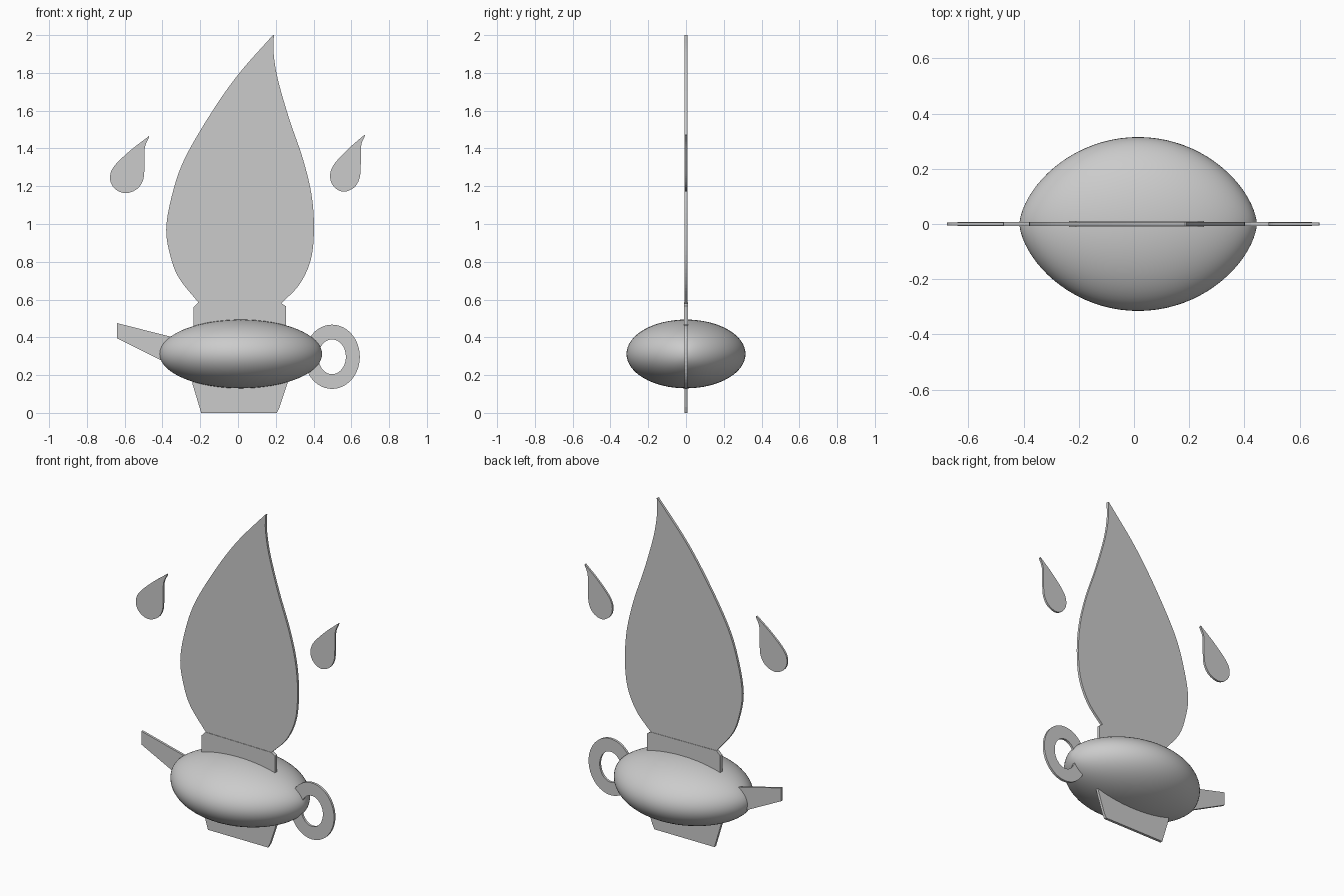
import bpy, bmesh, math
from mathutils import Vector

if "Cube" in bpy.data.objects:
    bpy.data.objects.remove(bpy.data.objects["Cube"], do_unlink=True)

GREY = (0.6, 0.6, 0.6, 1)
mat = bpy.data.materials.new("light grey")
mat.use_nodes = True
mat.diffuse_color = GREY
mat.node_tree.nodes["Principled BSDF"].inputs["Base Color"].default_value = GREY


def finish(bm, name, smooth=False):
    bmesh.ops.recalc_face_normals(bm, faces=bm.faces)
    for f in bm.faces:
        f.smooth = smooth
    me = bpy.data.meshes.new(name)
    bm.to_mesh(me)
    bm.free()
    me.materials.append(mat)
    ob = bpy.data.objects.new(name, me)
    bpy.context.collection.objects.link(ob)
    return ob


def curve_through(pts, steps=6):
    """Smooth open path through the points."""
    p = [Vector(q) for q in pts]
    p = [2 * p[0] - p[1]] + p + [2 * p[-1] - p[-2]]
    out = []
    for a, b, c, d in zip(p, p[1:], p[2:], p[3:]):
        for i in range(steps):
            t = i / steps
            out.append(0.5 * (2 * b + (c - a) * t + (2 * a - 5 * b + 4 * c - d) * t * t
                              + (3 * b - a - 3 * c + d) * t ** 3))
    return out + [p[-2]]


def plate(name, outline, thick):
    """Flat upright cut-out in the x-z plane."""
    bm = bmesh.new()
    face = bm.faces.new([bm.verts.new((x, thick / 2, z)) for x, z in outline])
    ext = bmesh.ops.extrude_face_region(bm, geom=[face])
    verts = [v for v in ext["geom"] if isinstance(v, bmesh.types.BMVert)]
    bmesh.ops.translate(bm, verts=verts, vec=(0, -thick, 0))
    return finish(bm, name)


# Body: lemon-like ellipsoid, pointed at both ends when seen from above
bm = bmesh.new()
bmesh.ops.create_uvsphere(bm, u_segments=64, v_segments=40, radius=1)
for v in bm.verts:
    u, a, b = v.co.z, v.co.x, v.co.y
    pinch = max(1 - u * u, 0) ** 0.12
    v.co = (0.015 + 0.43 * u, 0.315 * a * pinch, 0.312 + 0.182 * b)
finish(bm, "lamp_body", smooth=True)

# Flame: two curved sides meeting at the tip
left_side = curve_through([(0.185, 2), (0, 1.79), (-0.15, 1.575), (-0.285, 1.34), (-0.35, 1.15),
                           (-0.38, 0.97), (-0.355, 0.82), (-0.31, 0.71), (-0.21, 0.585)])
right_side = curve_through([(0.23, 0.58), (0.325, 0.68), (0.385, 0.81), (0.402, 0.97), (0.39, 1.15),
                            (0.345, 1.34), (0.27, 1.56), (0.21, 1.77), (0.188, 1.91), (0.19, 2)])
plate("flame", left_side + right_side, 0.015)

# Collar under the flame and foot under the body
plate("collar", [(-0.235, 0.4), (-0.235, 0.56), (-0.21, 0.585), (0.23, 0.58),
                 (0.253, 0.565), (0.253, 0.4)], 0.02)
plate("foot", [(-0.195, 0), (0.205, 0), (0.22, 0.03), (0.27, 0.18), (0.27, 0.25),
               (-0.25, 0.25), (-0.24, 0.15)], 0.016)

# Spout
plate("spout", [(-0.64, 0.475), (-0.64, 0.395), (-0.36, 0.255), (-0.3, 0.26),
                (-0.3, 0.39), (-0.39, 0.412)], 0.014)

# Handle: flat oval ring
bm = bmesh.new()
N = 48
rings = []
for rx, rz, y in ((0.147, 0.17, -0.007), (0.147, 0.17, 0.007),
                  (0.073, 0.092, 0.007), (0.073, 0.092, -0.007)):
    rings.append([bm.verts.new((0.498 + rx * math.cos(math.tau * i / N), y,
                                0.297 + rz * math.sin(math.tau * i / N))) for i in range(N)])
for r, s in zip(rings, rings[1:] + rings[:1]):
    for i in range(N):
        j = (i + 1) % N
        bm.faces.new((r[i], r[j], s[j], s[i]))
finish(bm, "handle")

# Drops on either side of the flame
drop = curve_through([(-0.472, 1.465), (-0.575, 1.385), (-0.66, 1.3), (-0.677, 1.235),
                      (-0.65, 1.185), (-0.595, 1.163), (-0.535, 1.185), (-0.502, 1.235),
                      (-0.495, 1.31), (-0.493, 1.405), (-0.47, 1.46)])
plate("right_drop", drop, 0.012)
plate("left_drop", [(0.488 + (x + 0.677) * 0.89, z + 0.008) for x, z in drop], 0.012)
